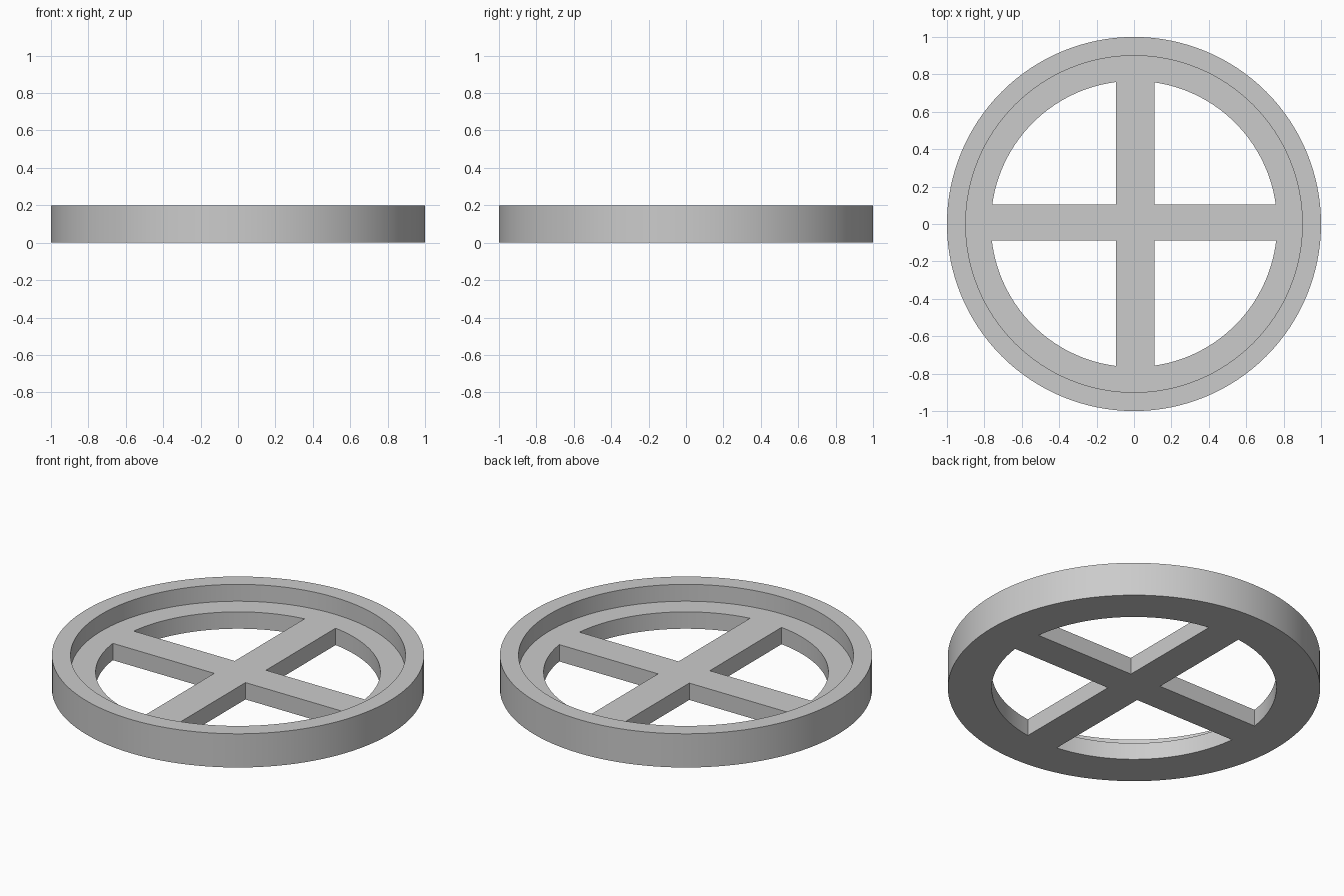
import bpy, bmesh, math

cube = bpy.data.objects.get("Cube")
if cube:
    bpy.data.objects.remove(cube, do_unlink=True)

SEGMENTS = 128
RIM_R, RECESS_R, WINDOW_R = 1.0, 0.9, 0.765
HEIGHT, FLOOR = 0.2, 0.1
SPOKE_X = (-0.095, 0.11)   # sides of the spoke running along y
SPOKE_Y = (-0.087, 0.105)  # sides of the spoke running along x

grey = bpy.data.materials.new("plain grey")
grey.use_nodes = True
colour = (0.6, 0.6, 0.6, 1)
grey.diffuse_color = colour
grey.node_tree.nodes["Principled BSDF"].inputs["Base Color"].default_value = colour


def prism(name, outline, z0, z1):
    """Extrude a flat outline from z0 to z1."""
    bm = bmesh.new()
    face = bm.faces.new([bm.verts.new((x, y, z0)) for x, y in outline])
    top = bmesh.ops.extrude_face_region(bm, geom=[face])["geom"]
    verts = [g for g in top if isinstance(g, bmesh.types.BMVert)]
    bmesh.ops.translate(bm, verts=verts, vec=(0, 0, z1 - z0))
    bmesh.ops.recalc_face_normals(bm, faces=bm.faces)
    mesh = bpy.data.meshes.new(name)
    bm.to_mesh(mesh)
    bm.free()
    mesh.materials.append(grey)
    obj = bpy.data.objects.new(name, mesh)
    bpy.context.collection.objects.link(obj)
    return obj


def arc(radius, start, end, steps):
    angles = [start + (end - start) * i / steps for i in range(steps + 1)]
    return [(radius * math.cos(a), radius * math.sin(a)) for a in angles]


def circle(radius):
    return arc(radius, 0, math.tau, SEGMENTS)[:-1]


def window(sx, sy):
    """Quarter opening bounded by two spoke sides and the inner circle."""
    x, y = abs(SPOKE_X[sx > 0]), abs(SPOKE_Y[sy > 0])
    curve = arc(WINDOW_R, math.asin(y / WINDOW_R), math.acos(x / WINDOW_R), SEGMENTS // 4)
    return [(sx * px, sy * py) for px, py in [(x, y)] + curve]


# Solid disc, then the shallow recess and four windows cut out of it
wheel = prism("spoked_wheel", circle(RIM_R), 0, HEIGHT)
cutters = [prism("recess_cutter", circle(RECESS_R), FLOOR, HEIGHT + 0.1)]
for sx in (-1, 1):
    for sy in (-1, 1):
        cutters.append(prism("window_cutter", window(sx, sy), -0.1, HEIGHT + 0.05))

for cutter in cutters:
    cutter.hide_render = True
    cut = wheel.modifiers.new(cutter.name, "BOOLEAN")
    cut.operation = "DIFFERENCE"
    cut.solver = "EXACT"
    cut.object = cutter

# Bake the cuts and drop the cutters
bpy.context.view_layer.update()
graph = bpy.context.evaluated_depsgraph_get()
baked = bpy.data.meshes.new_from_object(wheel.evaluated_get(graph))
wheel.modifiers.clear()
wheel.data = baked
for cutter in cutters:
    bpy.data.objects.remove(cutter, do_unlink=True)

# Smooth round walls, crisp edges
bpy.ops.object.select_all(action="DESELECT")
wheel.select_set(True)
bpy.context.view_layer.objects.active = wheel
bpy.ops.object.shade_smooth_by_angle(angle=math.radians(30))
